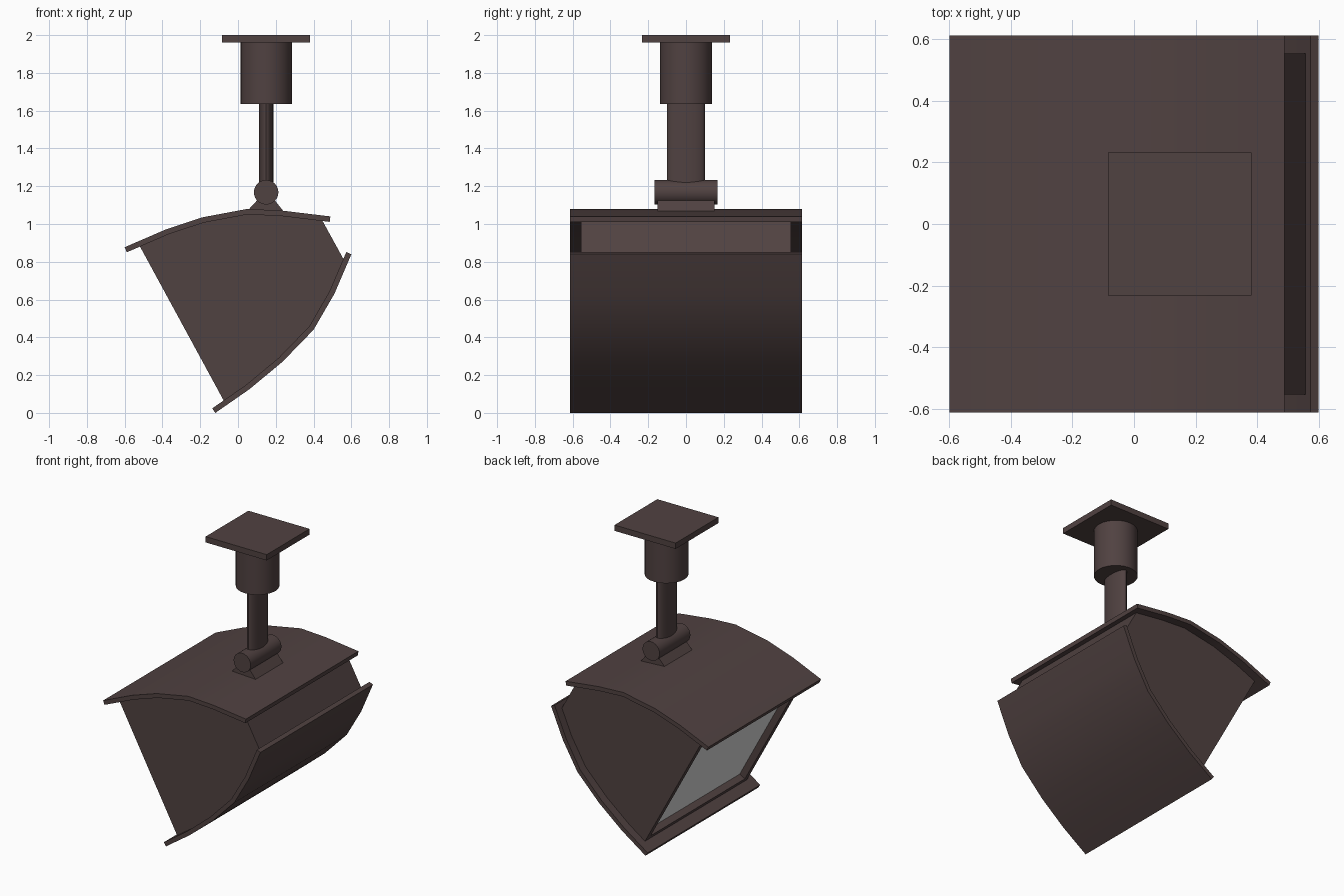
import bpy, bmesh, math
from mathutils import Vector, Matrix

if "Cube" in bpy.data.objects:
    bpy.data.objects.remove(bpy.data.objects["Cube"])


def material(name, rgb):
    mat = bpy.data.materials.new(name)
    mat.use_nodes = True
    mat.diffuse_color = (*rgb, 1)
    mat.node_tree.nodes["Principled BSDF"].inputs["Base Color"].default_value = (*rgb, 1)
    return mat


bronze = material("dark bronze", (0.081, 0.054, 0.053))
glass = material("pale grey glass", (0.74, 0.75, 0.74))


def finish(name, bm, *mats):
    bmesh.ops.recalc_face_normals(bm, faces=bm.faces)
    mesh = bpy.data.meshes.new(name)
    bm.to_mesh(mesh)
    bm.free()
    obj = bpy.data.objects.new(name, mesh)
    bpy.context.collection.objects.link(obj)
    for mat in mats or (bronze,):
        mesh.materials.append(mat)
    bpy.ops.object.select_all(action='DESELECT')
    obj.select_set(True)
    bpy.context.view_layer.objects.active = obj
    bpy.ops.object.shade_smooth_by_angle(angle=math.radians(30))
    return obj


def extrude_profile(points, half_width):
    """Solid from an x-z outline, symmetric across y."""
    bm = bmesh.new()
    face = bm.faces.new([bm.verts.new((x, -half_width, z)) for x, z in points])
    new = bmesh.ops.extrude_face_region(bm, geom=[face])["geom"]
    bmesh.ops.translate(bm, vec=(0, 2 * half_width, 0),
                        verts=[g for g in new if isinstance(g, bmesh.types.BMVert)])
    bmesh.ops.recalc_face_normals(bm, faces=bm.faces)
    return bm


def offset(path, distance):
    """Shift an open path to the right of its direction."""
    result = []
    for i, p in enumerate(path):
        t = (Vector(path[min(i + 1, len(path) - 1)]) - Vector(path[max(i - 1, 0)])).normalized()
        result.append((p[0] + t.y * distance, p[1] - t.x * distance))
    return result


def cylinder(name, matrix, radius, depth, scale=(1, 1, 1)):
    bm = bmesh.new()
    bmesh.ops.create_cone(bm, cap_ends=True, segments=24, radius1=radius, radius2=radius,
                          depth=depth, matrix=matrix @ Matrix.Diagonal((*scale, 1)))
    return finish(name, bm)


# Curved outer shells
shell_width, shell_thickness = 0.613, 0.029
upper = [(-0.6, 0.877), (-0.38, 0.972), (-0.19, 1.035), (0.05, 1.08), (0.24, 1.07), (0.489, 1.04)]
lower = [(0.6, 0.84), (0.51, 0.63), (0.4, 0.44), (0.235, 0.27), (0.06, 0.125), (-0.12, 0)]
for name, path in (("upper_shell", upper), ("lower_shell", lower)):
    outline = path + offset(path, shell_thickness)[::-1]
    finish(name, extrude_profile(outline, shell_width))

# Lamp housing between the shells, with a recessed glass opening
top_edge = offset(upper, 0.02)[1:-1]
bottom_edge = offset(lower, 0.02)[1:-1]
housing = ([(-0.525, 0.892)] + top_edge + [(0.44, 1.03), (0.558, 0.815)]
           + bottom_edge + [(-0.07, 0.055)])
bm = extrude_profile(housing, 0.555)
opening = min(bm.faces, key=lambda f: f.normal.x)
bmesh.ops.inset_individual(bm, faces=[opening], thickness=0.06)
bmesh.ops.inset_individual(bm, faces=[opening], thickness=0.001, depth=-0.045)
opening.material_index = 1
finish("lamp_housing", bm, bronze, glass)

# Mounting bracket and swivel
axis_x = 0.149
bracket = [(0.05, 1.07), (0.11, 1.135), (0.187, 1.135), (0.247, 1.06)]
finish("swivel_bracket", extrude_profile(bracket, 0.15))
cylinder("swivel_knuckle", Matrix.Translation((axis_x, 0, 1.168)) @ Matrix.Rotation(math.pi / 2, 4, 'X'),
         0.065, 0.335)

# Oval stem, canopy and ceiling plate
cylinder("stem", Matrix.Translation((axis_x, 0, 1.42)), 0.1, 0.46, (0.38, 1, 1))
cylinder("canopy", Matrix.Translation((axis_x, 0, 1.8)), 0.137, 0.33)
plate_half = 0.233
plate = [(axis_x - plate_half, 1.96), (axis_x - plate_half, 2),
         (axis_x + plate_half, 2), (axis_x + plate_half, 1.96)]
finish("ceiling_plate", extrude_profile(plate, plate_half))
